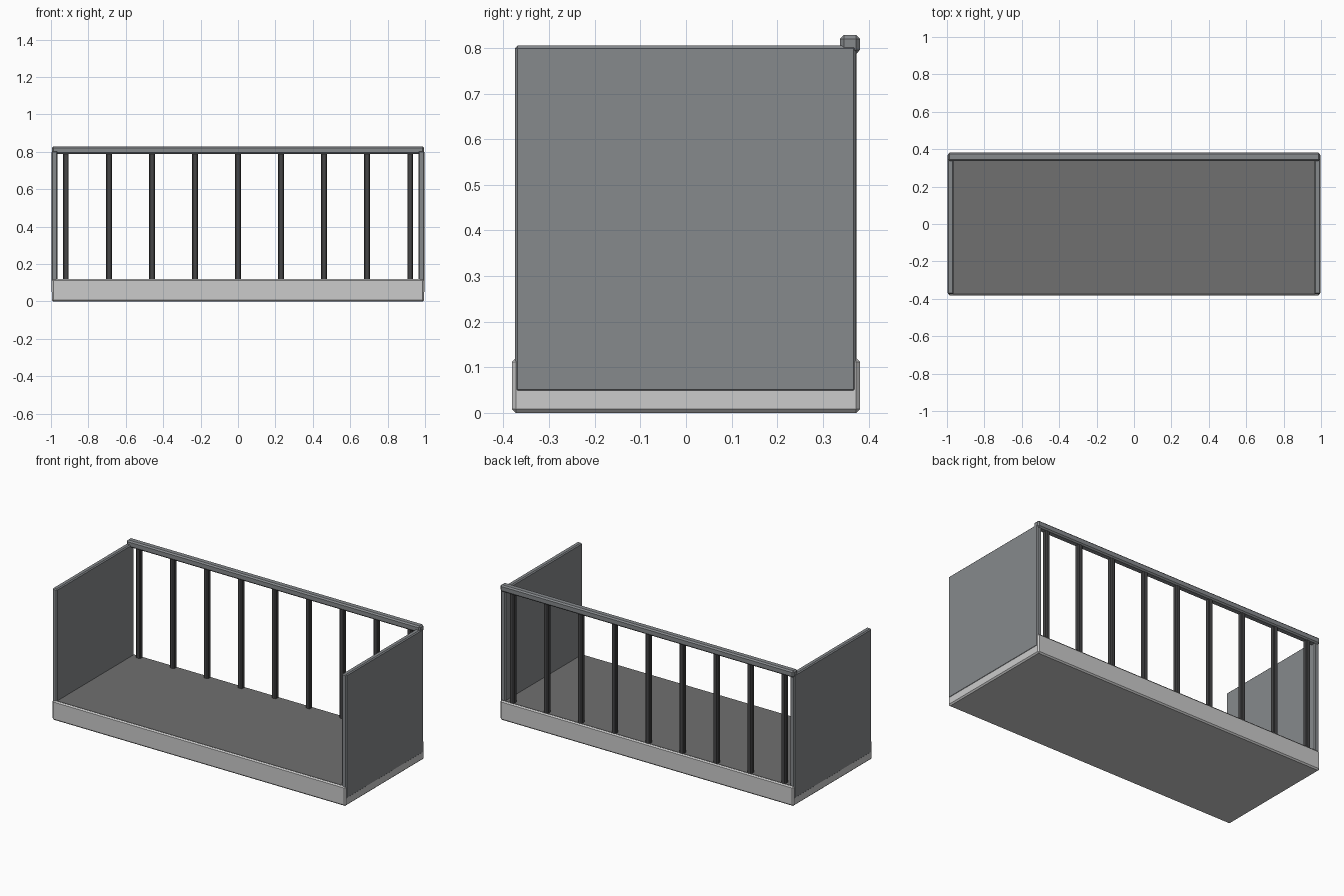
import bpy
import bmesh
from math import radians

if "Cube" in bpy.data.objects:
    bpy.data.objects.remove(bpy.data.objects["Cube"])


def material(name, rgb):
    mat = bpy.data.materials.new(name)
    mat.diffuse_color = (*rgb, 1)
    mat.use_nodes = True
    mat.node_tree.nodes["Principled BSDF"].inputs["Base Color"].default_value = mat.diffuse_color
    return mat


steel = material("steel", (0.24, 0.252, 0.265))
dark_metal = material("dark_metal", (0.06, 0.06, 0.062))
floor_grey = material("floor_grey", (0.16, 0.16, 0.16))


def box(name, lo, hi, bevel, mat=None):
    """Chamfered box between two corners, with crisp chamfers."""
    bm = bmesh.new()
    bmesh.ops.create_cube(bm, size=1)
    for v in bm.verts:
        v.co = [(a + b) / 2 + c * (b - a) for a, b, c in zip(lo, hi, v.co)]
    bmesh.ops.bevel(bm, geom=bm.edges[:], offset=bevel, segments=1,
                    profile=0.5, affect='EDGES')
    mesh = bpy.data.meshes.new(name)
    bm.to_mesh(mesh)
    bm.free()
    if mat:
        mesh.materials.append(mat)
    ob = bpy.data.objects.new(name, mesh)
    bpy.context.collection.objects.link(ob)
    bpy.ops.object.select_all(action='DESELECT')
    ob.select_set(True)
    bpy.context.view_layer.objects.active = ob
    bpy.ops.object.shade_smooth_by_angle(angle=radians(30))
    return ob


# Base slab with its dark floor covering
box("base_slab", (-0.995, -0.381, 0), (0.995, 0.381, 0.12), 0.008)
box("floor_covering", (-0.985, -0.374, 0.1), (0.985, 0.374, 0.121), 0.001, floor_grey)

# Solid end walls
for side, x0, x1 in (("left", -0.997, -0.965), ("right", 0.965, 0.997)):
    box(side + "_wall", (x0, -0.375, 0.045), (x1, 0.373, 0.805), 0.006, steel)

# Rear handrail
box("handrail", (-0.995, 0.338, 0.787), (0.995, 0.381, 0.828), 0.008, steel)

# Railing balusters under the handrail
for i in range(9):
    x = -0.92 + 0.23 * i
    box(f"baluster_{i + 1}", (x - 0.015, 0.344, 0.11),
        (x + 0.015, 0.374, 0.797), 0.005, dark_metal)
